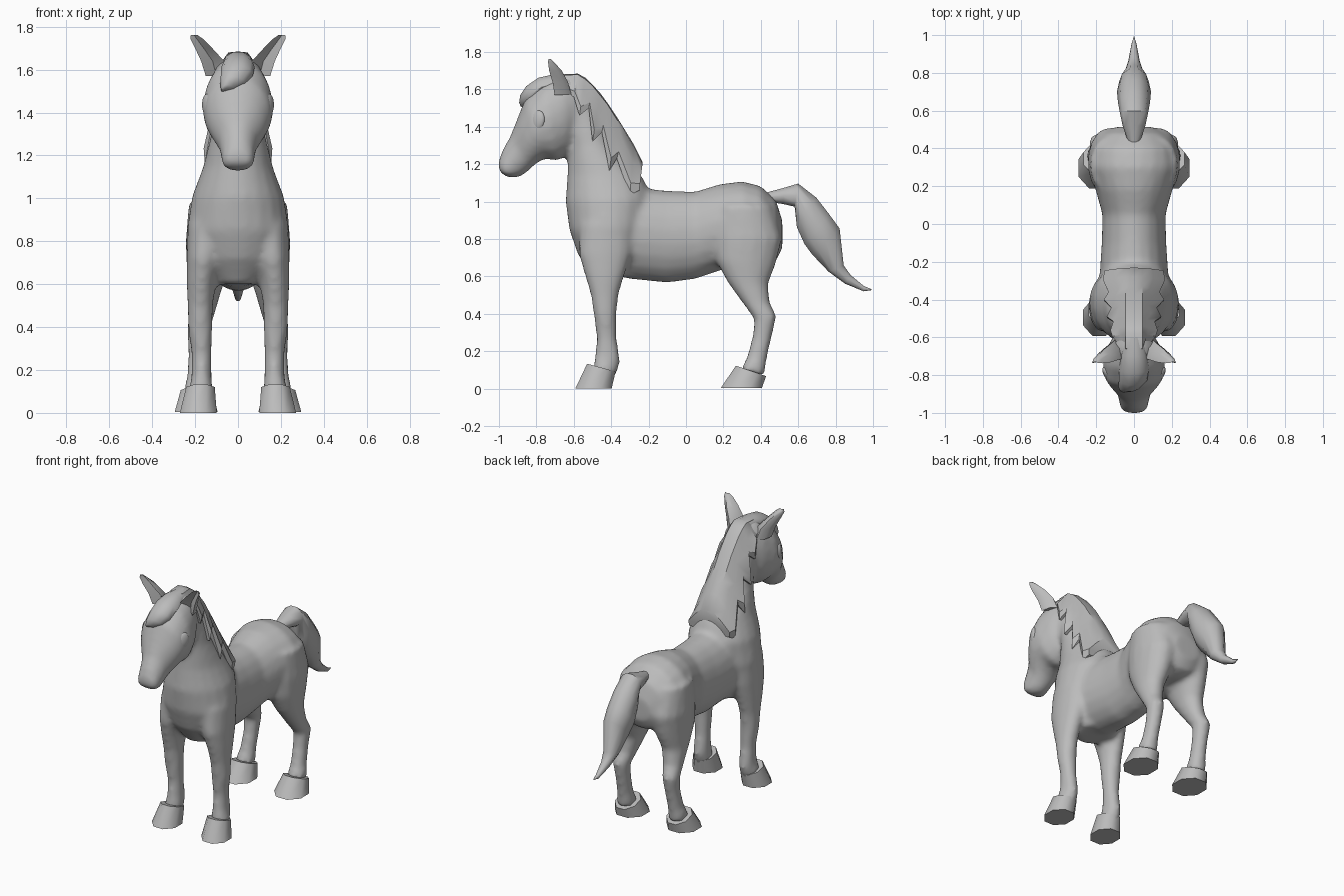
import bpy, bmesh, math
from mathutils import Vector, Matrix

grey = bpy.data.materials.new("plain grey")
grey.diffuse_color = (0.5, 0.5, 0.5, 1)


def ring(bm, ya, za, yb, zb, x, w, n):
    """Oval ring between two points of the side profile, half-width w at x."""
    a, b = Vector((x, ya, za)), Vector((x, yb, zb))
    mid, half = (a + b) / 2, (a - b) / 2
    return [bm.verts.new(mid + half * math.cos(t) + Vector((w * math.sin(t), 0, 0)))
            for t in (math.tau * (i + 0.5) / n for i in range(n))]


def bridge(bm, rings):
    n = len(rings[0])
    for r, s in zip(rings, rings[1:]):
        for i in range(n):
            bm.faces.new((r[i], r[(i + 1) % n], s[(i + 1) % n], s[i]))
    bm.faces.new(rings[0])
    bm.faces.new(rings[-1])


def loft(bm, sections, n=20, side=1):
    bridge(bm, [ring(bm, ya, za, yb, zb, x * side, w, n)
                for ya, za, yb, zb, x, w in sections])


def finish(bm, name, angle=40):
    bmesh.ops.recalc_face_normals(bm, faces=bm.faces)
    me = bpy.data.meshes.new(name)
    bm.to_mesh(me)
    bm.free()
    ob = bpy.data.objects.new(name, me)
    bpy.context.collection.objects.link(ob)
    me.materials.append(grey)
    bpy.ops.object.select_all(action='DESELECT')
    ob.select_set(True)
    bpy.context.view_layer.objects.active = ob
    bpy.ops.object.shade_smooth_by_angle(angle=math.radians(angle))
    return ob


# Sections: upper/front point (y, z), lower/back point (y, z), x, half-width
barrel = [(-.45, 1.08, -.45, .62, 0, .19), (-.3, 1.08, -.3, .585, 0, .185),
          (-.1, 1.06, -.1, .565, 0, .172), (.05, 1.055, .05, .585, 0, .168),
          (.18, 1.095, .18, .63, 0, .205), (.3, 1.11, .3, .66, 0, .24),
          (.4, 1.085, .41, .66, 0, .225), (.48, 1.01, .48, .68, 0, .165),
          (.515, .9, .515, .75, 0, .09)]
neck = [(-.5, .6, -.25, .6, 0, .11), (-.58, .72, -.22, .7, 0, .19),
        (-.625, .85, -.2, .85, 0, .24), (-.645, 1.0, -.18, 1.02, 0, .215),
        (-.635, 1.15, -.23, 1.13, 0, .165), (-.63, 1.3, -.38, 1.3, 0, .125),
        (-.66, 1.42, -.46, 1.48, 0, .105), (-.72, 1.55, -.55, 1.62, 0, .09)]
head = [(-.56, 1.66, -.57, 1.34, 0, .09), (-.66, 1.68, -.63, 1.25, 0, .14),
        (-.77, 1.64, -.69, 1.215, 0, .165), (-.86, 1.55, -.75, 1.23, 0, .16),
        (-.9, 1.45, -.8, 1.205, 0, .13), (-.94, 1.35, -.84, 1.165, 0, .09),
        (-.985, 1.27, -.88, 1.135, 0, .08), (-1.005, 1.21, -.925, 1.125, 0, .078),
        (-1.0, 1.165, -.965, 1.135, 0, .055)]
front_leg = [(-.57, .88, -.27, .88, .145, .09), (-.575, .72, -.29, .72, .16, .08),
             (-.54, .6, -.33, .6, .172, .068), (-.51, .5, -.36, .5, .176, .06),
             (-.495, .4, -.37, .4, .176, .058), (-.478, .27, -.37, .27, .17, .047),
             (-.485, .19, -.35, .14, .17, .048), (-.5, .1, -.38, .06, .175, .06)]
hind_leg = [(.16, .98, .46, .98, .125, .105), (.14, .8, .515, .8, .13, .115),
            (.155, .69, .48, .66, .14, .1), (.22, .57, .44, .56, .155, .077),
            (.3, .46, .45, .46, .17, .062), (.365, .37, .485, .39, .185, .054),
            (.355, .28, .46, .28, .185, .047), (.325, .17, .435, .17, .19, .049),
            (.29, .1, .42, .07, .195, .062)]

# Body: torso, neck, head and legs fused into one smooth skin
bm = bmesh.new()
for part in (barrel, neck, head):
    loft(bm, part)
for side in (1, -1):
    loft(bm, front_leg, 16, side)
    loft(bm, hind_leg, 16, side)
body = finish(bm, "body")
fuse = body.modifiers.new("fuse", 'REMESH')
fuse.mode = 'VOXEL'
fuse.voxel_size = 0.016
fuse.use_smooth_shade = True
soften = body.modifiers.new("soften", 'SMOOTH')
soften.factor = 0.5
soften.iterations = 10

for side, label in ((1, "right"), (-1, "left")):
    # Hooves
    for name, top, sole in (
            ("front_hoof", (-.535, .135, -.37, .09, .175, .072), (-.6, 0, -.39, 0, .185, .093)),
            ("hind_hoof", (.26, .125, .435, .065, .193, .08), (.178, .005, .415, .005, .195, .108))):
        bm = bmesh.new()
        loft(bm, [sole, top], 8, side)
        finish(bm, f"{name}_{label}", 50)

    # Ears: leaf-shaped cups with a hollow front
    bm = bmesh.new()
    rows = []
    for xi, xo, y, z, d in ((.05, .15, -.66, 1.57, .06), (.065, .172, -.675, 1.64, .055),
                            (.12, .2, -.7, 1.70, .045), (.165, .222, -.722, 1.745, .022),
                            (.19, .22, -.73, 1.762, .008)):
        c, h = (xi + xo) / 2, (xo - xi) / 2
        rows.append([bm.verts.new((side * (c + u * h), y + v * d, z)) for u, v in
                     ((-1, -.7), (-.75, .3), (0, .8), (.75, .3), (1, -.7), (0, .1))])
    bridge(bm, rows)
    finish(bm, f"ear_{label}", 60)

    # Eyes: shallow tilted almonds
    bm = bmesh.new()
    bmesh.ops.create_uvsphere(bm, u_segments=20, v_segments=12, radius=1)
    place = (Matrix.Translation((side * .136, -.798, 1.428))
             @ Matrix.Rotation(side * math.radians(-32), 4, 'Z')
             @ Matrix.Rotation(math.radians(-22), 4, 'X')
             @ Matrix.Diagonal((.022, .046, .062, 1)))
    bm.transform(place)
    finish(bm, f"eye_{label}", 60)

# Tail
bm = bmesh.new()
loft(bm, [(.43, 1.05, .43, 1.0, 0, .03), (.52, 1.075, .52, .985, 0, .06),
          (.6, 1.1, .58, .97, 0, .075), (.7, 1.025, .59, .86, 0, .085),
          (.77, .935, .63, .77, 0, .09), (.825, .86, .67, .715, 0, .08),
          (.845, .66, .76, .625, 0, .05), (.88, .61, .85, .56, 0, .03),
          (.95, .55, .95, .52, 0, .014), (.993, .532, .988, .526, 0, .002)], 10)
finish(bm, "tail", 45)

# Mane: crest line with locks draped down both sides in uneven points
# (crest y, crest z, lock y, lock z, half-width)
locks = [(-.66, 1.675, -.67, 1.6, .06), (-.58, 1.68, -.6, 1.56, .115),
         (-.54, 1.655, -.57, 1.46, .125), (-.5, 1.62, -.52, 1.5, .11),
         (-.46, 1.57, -.5, 1.32, .145), (-.42, 1.52, -.45, 1.37, .12),
         (-.37, 1.44, -.41, 1.165, .16), (-.33, 1.38, -.37, 1.23, .135),
         (-.28, 1.295, -.3, 1.035, .165), (-.232, 1.205, -.25, 1.06, .155)]
bm = bmesh.new()
rows = []
for cy, cz, ty, tz, w in locks:
    half = [(.045, 0.0), (.62 * w, .3), (w, .75), (w * .97, 1)]
    outline = [(-x, t) for x, t in reversed(half)] + [(0, -.04)] + half
    rows.append([bm.verts.new((x, cy + (ty - cy) * t, cz + (tz - cz) * t)) for x, t in outline])
bridge(bm, rows)
finish(bm, "mane", 35)

# Forelock: tuft swept over the forehead to one side
bm = bmesh.new()
loft(bm, [(-.6, 1.685, -.6, 1.6, 0, .05), (-.7, 1.685, -.68, 1.58, 0, .07),
          (-.79, 1.665, -.75, 1.56, 0, .078), (-.855, 1.62, -.8, 1.53, -.005, .075),
          (-.888, 1.57, -.83, 1.5, -.025, .058), (-.893, 1.53, -.85, 1.49, -.05, .03),
          (-.885, 1.51, -.86, 1.495, -.07, .008)], 10)
finish(bm, "forelock", 45)
